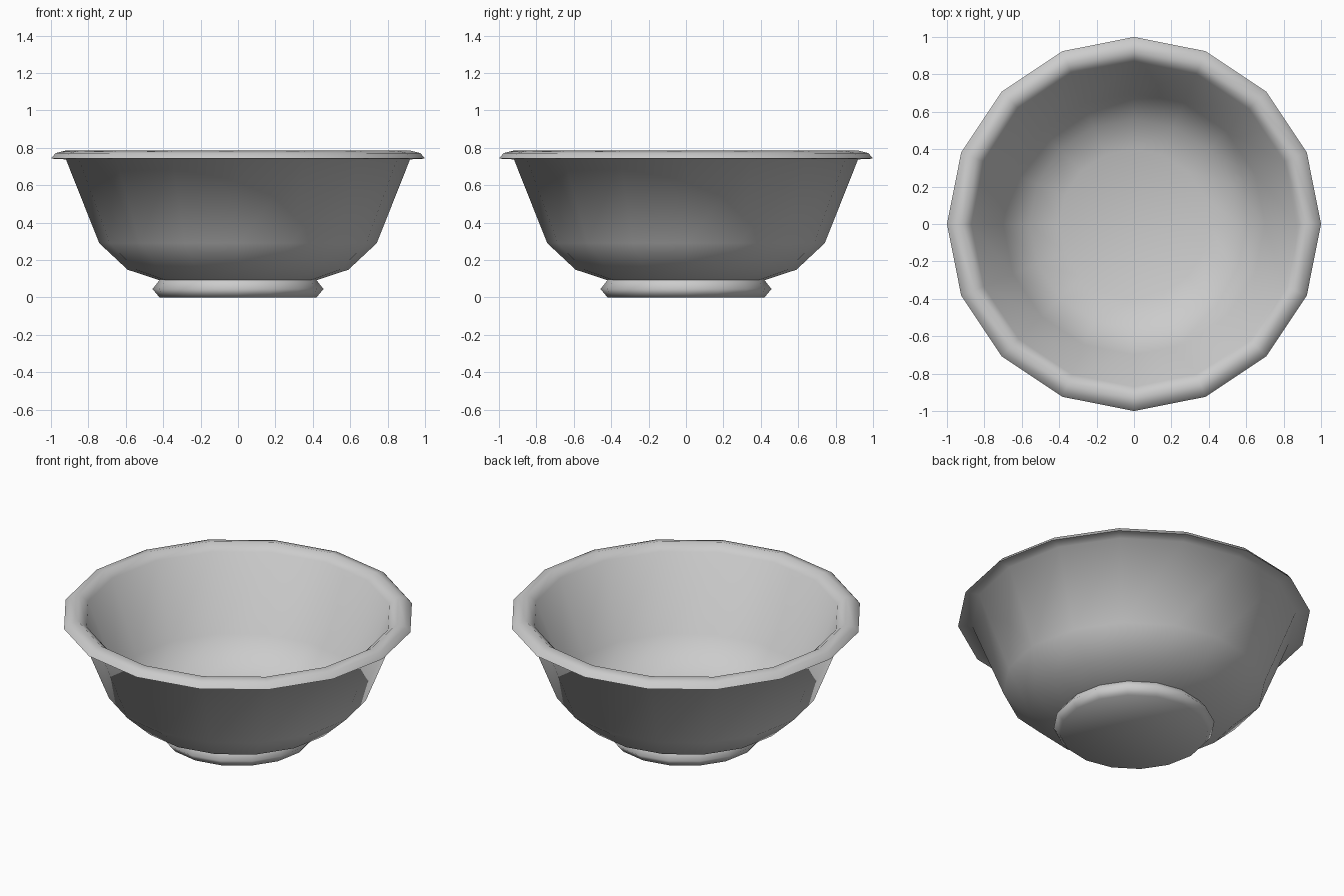
import bpy, bmesh
from math import sin, cos, pi

if "Cube" in bpy.data.objects:
    bpy.data.objects.remove(bpy.data.objects["Cube"])

SIDES = 16

def lathe(name, profile, angle):
    """Revolve (radius, z) points around z; zero radius makes a pole."""
    bm = bmesh.new()
    rings = []
    for r, z in profile:
        n = SIDES if r > 0 else 1
        rings.append([bm.verts.new((r * cos(2 * pi * i / SIDES),
                                    r * sin(2 * pi * i / SIDES), z)) for i in range(n)])
    for a, b in zip(rings, rings[1:]):
        for i in range(SIDES):
            j = (i + 1) % SIDES
            if len(a) == 1:
                bm.faces.new((a[0], b[j], b[i]))
            elif len(b) == 1:
                bm.faces.new((a[i], a[j], b[0]))
            else:
                bm.faces.new((a[i], a[j], b[j], b[i]))
    mesh = bpy.data.meshes.new(name)
    bm.to_mesh(mesh)
    bm.free()
    obj = bpy.data.objects.new(name, mesh)
    bpy.context.collection.objects.link(obj)
    bpy.ops.object.select_all(action='DESELECT')
    obj.select_set(True)
    bpy.context.view_layer.objects.active = obj
    bpy.ops.object.shade_smooth_by_angle(angle=angle)
    return obj

# Foot: low flared ring with a flat underside
lathe("foot", [(0, 0), (0.42, 0), (0.457, 0.045), (0.42, 0.092)], 1.4)

# Bowl: outer wall, overhanging rolled rim, inner wall and floor
lathe("bowl", [(0.42, 0.092), (0.59, 0.148), (0.742, 0.29), (0.92, 0.738),
               (1.0, 0.742), (0.975, 0.772), (0.92, 0.785), (0.87, 0.745),
               (0.70, 0.31), (0.56, 0.18), (0.40, 0.125), (0, 0.11)], 1.15)
